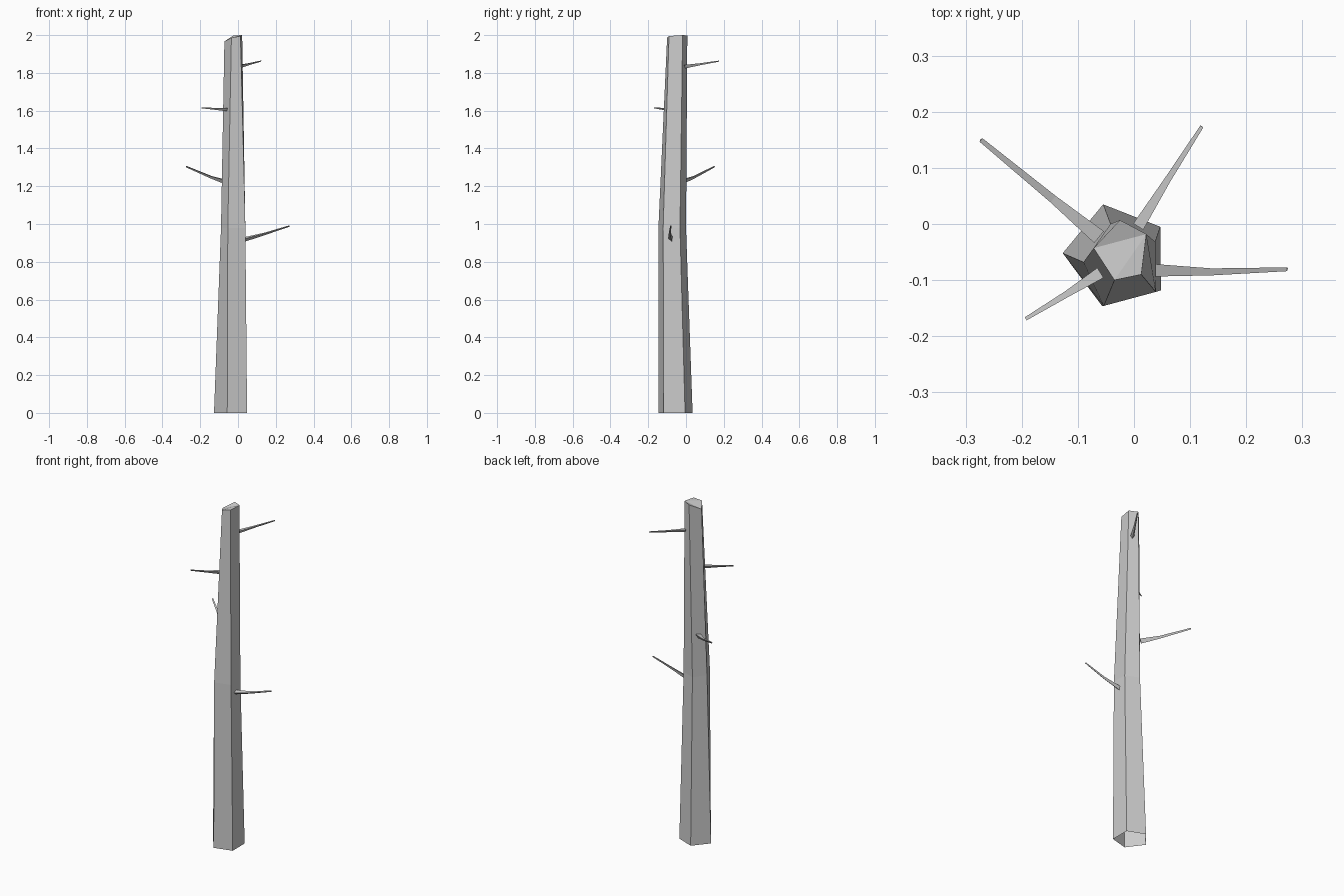
import bpy
import bmesh
import math
from mathutils import Vector

default_cube = bpy.data.objects.get("Cube")
if default_cube:
    bpy.data.objects.remove(default_cube, do_unlink=True)

# Single weathered wood colour
wood = bpy.data.materials.new("pale grey wood")
wood.use_nodes = True
wood_colour = (0.6, 0.6, 0.6, 1)
wood.diffuse_color = wood_colour
wood.node_tree.nodes["Principled BSDF"].inputs["Base Color"].default_value = wood_colour


def loft(name, rings, cap_start=False):
    """Bridge equal-sized rings of points; return the object's open bmesh and last ring."""
    bm = bmesh.new()
    loops = [[bm.verts.new(point) for point in ring] for ring in rings]
    sides = len(loops[0])
    for lower, upper in zip(loops, loops[1:]):
        for i in range(sides):
            j = (i + 1) % sides
            bm.faces.new((lower[i], lower[j], upper[j], upper[i]))
    if cap_start:
        bm.faces.new(list(reversed(loops[0])))
    return bm, loops[-1]


def finish(name, bm):
    mesh = bpy.data.meshes.new(name)
    bm.normal_update()
    bm.to_mesh(mesh)
    bm.free()
    mesh.materials.append(wood)
    part = bpy.data.objects.new(name, mesh)
    bpy.context.scene.collection.objects.link(part)
    return part


def build_trunk():
    # Corners run anticlockwise: left, front, front right, back right, back
    base = [(-.127, -.052, 0), (-.057, -.146, 0), (.048, -.118, 0),
            (.047, -.005, 0), (-.055, .035, 0)]
    bend = [(-.09, -.068, .98), (-.054, -.146, .98), (.039, -.121, .98),
            (.038, -.032, .98), (-.042, 0, .98)]
    crown = [(-.072, -.043, 1.967), (-.035, -.1, 1.986), (.013, -.09, 1.995),
             (.022, -.018, 2), (-.025, .007, 1.998)]
    bm, top = loft("trunk", [base, bend, crown])
    # Slanted broken top, fanned from the highest corner; the foot stays open
    left, front, front_right, peak, back = top
    for pair in ((back, left), (left, front), (front, front_right)):
        bm.faces.new((peak, *pair))
    finish("trunk", bm)


def build_branch(name, root, middle, tip, width, roll=0):
    """Three-sided tapering twig with its flat side upward."""
    points = [Vector(p) for p in (root, middle, tip)]
    along = (points[-1] - points[0]).normalized()
    side = along.cross(Vector((0, 0, 1))).normalized()
    up = side.cross(along)
    rings = []
    for centre, scale in zip(points, (1, .55, .3)):
        radius = width * scale / math.sqrt(3)
        ring = []
        for corner in range(3):
            angle = math.radians(30 + 120 * corner + roll)
            ring.append(centre + radius * (math.cos(angle) * side + math.sin(angle) * up))
        rings.append(ring)
    bm, end = loft(name, rings, cap_start=True)
    bm.faces.new(end)
    bmesh.ops.recalc_face_normals(bm, faces=bm.faces)
    finish(name, bm)


build_trunk()
build_branch("lower_left_branch", (.036, -.08, .92), (.14, -.084, .948),
             (.273, -.08, .99), .024, roll=-20)
build_branch("back_right_branch", (-.064, -.022, 1.225), (-.145, .045, 1.25),
             (-.273, .15, 1.304), .027)
build_branch("front_right_branch", (-.06, -.087, 1.609), (-.12, -.125, 1.611),
             (-.193, -.169, 1.616), .021)
build_branch("upper_back_branch", (.008, -.004, 1.836), (.06, .079, 1.848),
             (.121, .174, 1.863), .021)
